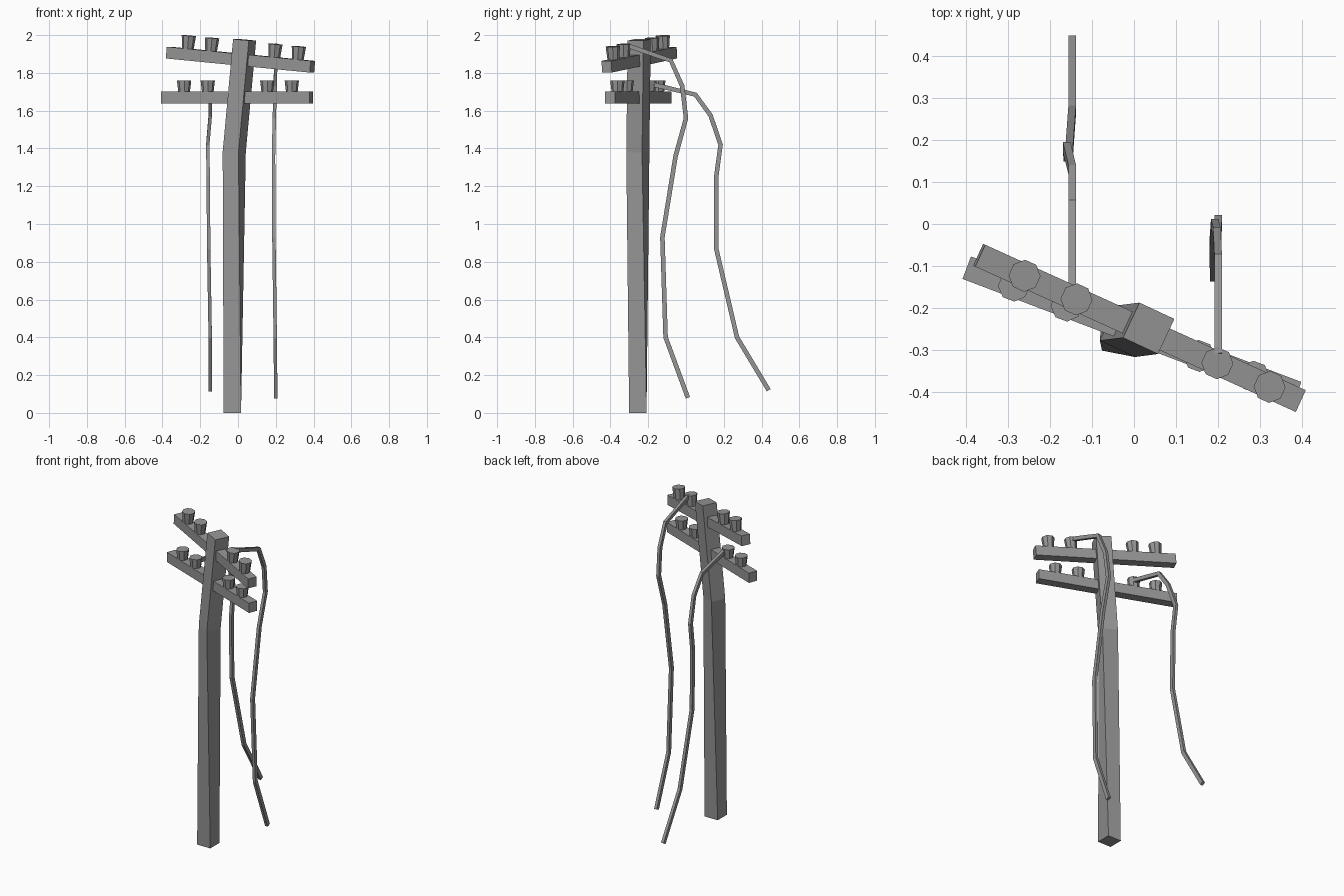
import bpy, bmesh
from math import radians
from mathutils import Matrix, Vector

cube = bpy.data.objects.get("Cube")
if cube:
    bpy.data.objects.remove(cube, do_unlink=True)

grey = bpy.data.materials.new("weathered grey")
grey.use_nodes = True
colour = (0.3, 0.3, 0.3, 1)
grey.diffuse_color = colour
grey.node_tree.nodes["Principled BSDF"].inputs["Base Color"].default_value = colour


def finish(bm, name):
    bmesh.ops.recalc_face_normals(bm, faces=bm.faces)
    mesh = bpy.data.meshes.new(name)
    bm.to_mesh(mesh)
    bm.free()
    mesh.materials.append(grey)
    obj = bpy.data.objects.new(name, mesh)
    bpy.context.collection.objects.link(obj)


def frame(centre, turn, tilt):
    return (Matrix.Translation(centre) @ Matrix.Rotation(radians(turn), 4, 'Z')
            @ Matrix.Rotation(radians(tilt), 4, 'Y'))


def loft(name, rings):
    """Skin a list of four-cornered rings and cap both ends."""
    bm = bmesh.new()
    loops = [[bm.verts.new(p) for p in ring] for ring in rings]
    for a, b in zip(loops, loops[1:]):
        for i in range(4):
            j = (i + 1) % 4
            bm.faces.new((a[i], a[j], b[j], b[i]))
    bm.faces.new(loops[0])
    bm.faces.new(loops[-1])
    finish(bm, name)


CORNERS = [(-1, -1), (1, -1), (1, 1), (-1, 1)]

# Twisted, leaning pole
sections = [((-0.03, -0.255, 0), 0, 0), ((-0.02, -0.255, 1.38), -25, 2),
            ((0.035, -0.248, 1.975), -25, 5)]
loft("pole", [[frame(*s) @ Vector((0.046 * u, 0.046 * v, 0)) for u, v in CORNERS]
              for s in sections])


# Crossarms carrying octagonal insulators
def crossarm(name, matrix, spots, height):
    bm = bmesh.new()
    bmesh.ops.create_cube(bm, size=1, matrix=matrix @ Matrix.Diagonal((0.84, 0.057, 0.062, 1)))
    finish(bm, name)
    for n, x in enumerate(spots, 1):
        bm = bmesh.new()
        place = Matrix.Translation((x, 0, 0.03 + height / 2)) @ Matrix.Rotation(radians(22.5), 4, 'Z')
        bmesh.ops.create_cone(bm, cap_ends=True, segments=8, radius1=0.031, radius2=0.038,
                              depth=height, matrix=matrix @ place)
        finish(bm, f"{name}_insulator_{n}")


crossarm("upper_crossarm", frame((0.013, -0.247, 1.87), -24.4, 5.1),
         (-0.31, -0.174, 0.195, 0.332), 0.07)
crossarm("lower_crossarm", frame((-0.005, -0.253, 1.67), -20.8, 0),
         (-0.3, -0.166, 0.171, 0.31), 0.06)


# Hanging wires, square in section, swept along a path
def wire(name, path):
    pts = [Vector(p) for p in path]
    rings = []
    for i, p in enumerate(pts):
        before = (p - pts[i - 1]).normalized() if i else Vector()
        after = (pts[i + 1] - p).normalized() if i < len(pts) - 1 else Vector()
        along = (before + after).normalized()
        side = Vector((1, 0, 0))
        normal = along.cross(side).normalized()
        rings.append([p + side * 0.009 * u + normal * 0.012 * v for u, v in CORNERS])
    loft(name, rings)


wire("right_wire", [(-0.147, -0.18, 1.74), (-0.147, 0.05, 1.685), (-0.147, 0.13, 1.575),
                    (-0.16, 0.183, 1.42), (-0.158, 0.16, 1.25), (-0.155, 0.16, 0.87),
                    (-0.147, 0.27, 0.4), (-0.147, 0.438, 0.12)])
wire("left_wire", [(0.2, -0.31, 1.945), (0.2, -0.08, 1.865), (0.197, -0.02, 1.73),
                   (0.192, 0, 1.56), (0.188, -0.055, 1.36), (0.19, -0.125, 0.93),
                   (0.197, -0.108, 0.4), (0.2, 0.01, 0.08)])
